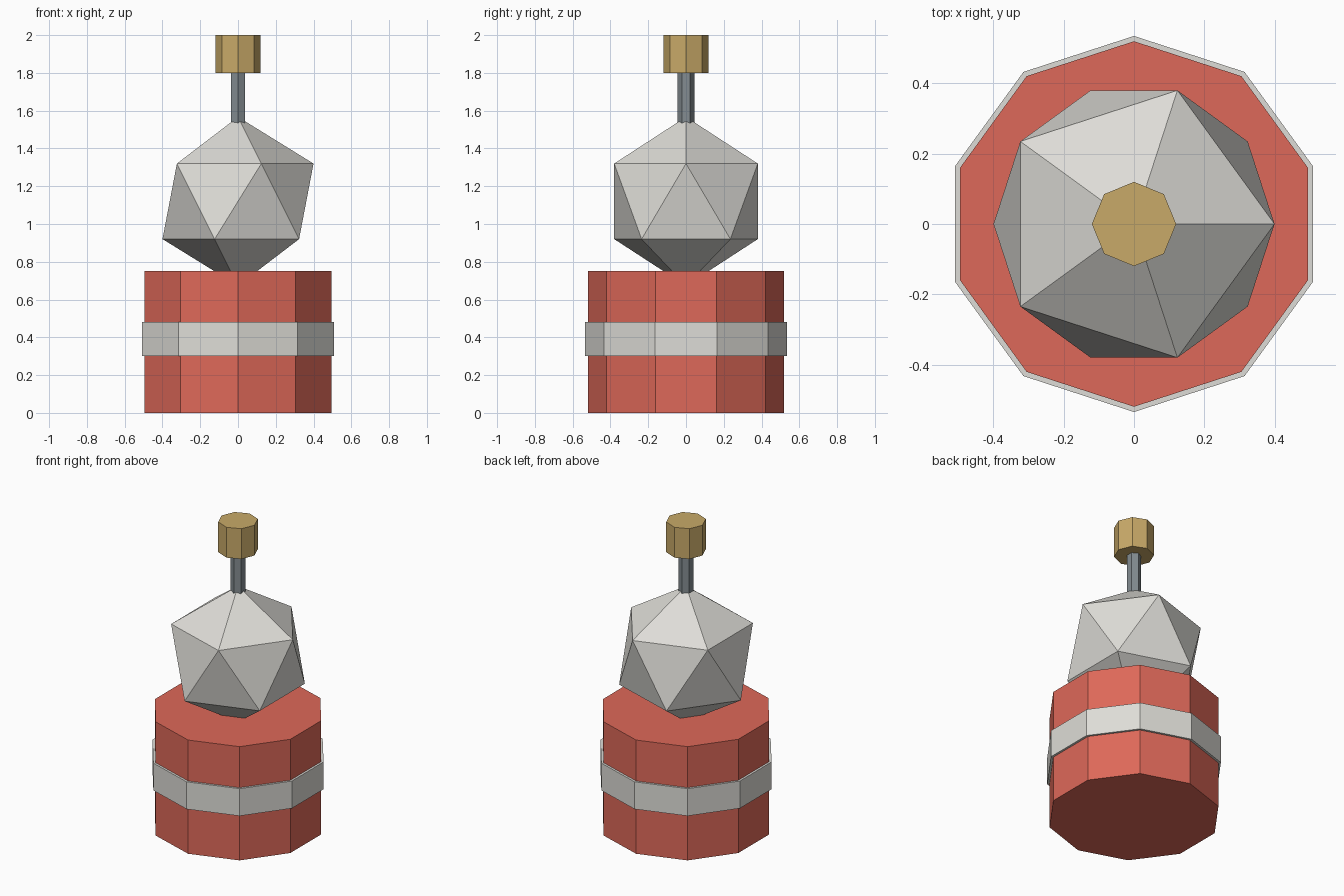
import bpy

cube = bpy.data.objects.get("Cube")
if cube:
    bpy.data.objects.remove(cube, do_unlink=True)


def material(name, colour):
    mat = bpy.data.materials.new(name)
    mat.use_nodes = True
    mat.diffuse_color = (*colour, 1)
    mat.node_tree.nodes["Principled BSDF"].inputs["Base Color"].default_value = (*colour, 1)
    return mat


def finish(name, mat):
    obj = bpy.context.object
    obj.name = name
    obj.data.materials.append(mat)
    return obj


def prism(name, sides, radius, bottom, top, mat):
    bpy.ops.mesh.primitive_cylinder_add(
        vertices=sides, radius=radius, depth=top - bottom,
        location=(0, 0, (bottom + top) / 2))
    return finish(name, mat)


red = material("red", (0.73, 0.14, 0.10))
off_white = material("off white", (0.73, 0.72, 0.68))
steel = material("steel grey", (0.23, 0.265, 0.285))
brass = material("brass", (0.58, 0.40, 0.14))

# Ten-sided base with a raised band
prism("base", 10, 0.52, 0, 0.75, red)
prism("base_band", 10, 0.535, 0.30, 0.48, off_white)

# Faceted ball sunk slightly into the base
bpy.ops.mesh.primitive_ico_sphere_add(subdivisions=1, radius=0.447, location=(0, 0, 1.12))
finish("faceted_ball", off_white)

# Stem and cap
prism("stem", 6, 0.044, 1.5, 1.82, steel)
prism("cap", 8, 0.12, 1.8, 2.0, brass)
